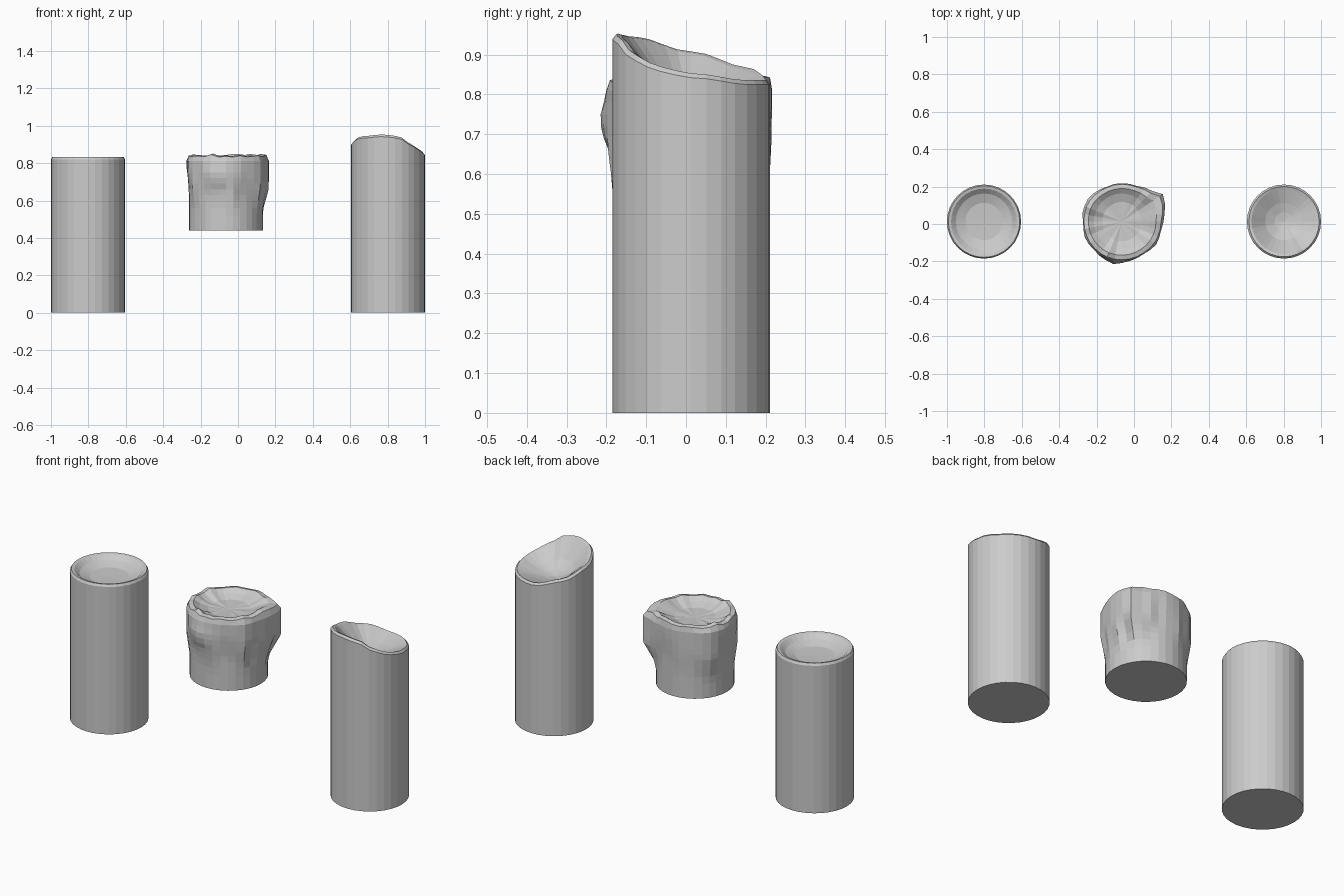
import bpy, bmesh, math, random

if "Cube" in bpy.data.objects:
    bpy.data.objects.remove(bpy.data.objects["Cube"])

random.seed(4)
N = 32
CY = 0.013
R = 0.198


def around(table, deg):
    """Periodic smooth interpolation through (degrees, value) pairs."""
    pts = table + [(table[0][0] + 360, table[0][1])]
    d = (deg - pts[0][0]) % 360 + pts[0][0]
    for (a, u), (b, v) in zip(pts, pts[1:]):
        if a <= d <= b:
            t = (d - a) / (b - a)
            return u + (v - u) * t * t * (3 - 2 * t)


def along(table, x):
    """Clamped linear interpolation through (position, value) pairs."""
    if x <= table[0][0]:
        return table[0][1]
    for (a, u), (b, v) in zip(table, table[1:]):
        if x <= b:
            return u + (v - u) * (x - a) / (b - a)
    return table[-1][1]


def candle(name, cx, rings, centre_z):
    """Skin rings from base to bowl; each ring maps a segment index to (radius, z)."""
    bm = bmesh.new()
    loops = []
    for ring in rings:
        loop = []
        for i in range(N):
            r, z = ring(i)
            a = 2 * math.pi * i / N
            loop.append(bm.verts.new((cx + r * math.cos(a), CY + r * math.sin(a), z)))
        loops.append(loop)
    for lo, hi in zip(loops, loops[1:]):
        for i in range(N):
            j = (i + 1) % N
            bm.faces.new((lo[i], lo[j], hi[j], hi[i]))
    bm.faces.new(loops[0][::-1])
    c = bm.verts.new((cx, CY, centre_z))
    for i in range(N):
        bm.faces.new((loops[-1][i], loops[-1][(i + 1) % N], c))
    bmesh.ops.recalc_face_normals(bm, faces=bm.faces)
    me = bpy.data.meshes.new(name)
    bm.to_mesh(me)
    bm.free()
    bpy.context.collection.objects.link(bpy.data.objects.new(name, me))


def angle(i):
    return 360 * i / N


# Plain candle with a shallow bowl
plain = [(R, 0), (R, 0.82), (0.191, 0.832), (0.176, 0.829), (0.15, 0.807), (0.1, 0.79)]
candle("plain_candle", -0.802, [lambda i, p=p: p for p in plain], 0.787)

# Slanted candle, burnt lower at the back right
slant = [(0, 0.842), (45, 0.825), (90, 0.825), (135, 0.858), (180, 0.897),
         (225, 0.933), (262, 0.942), (285, 0.934), (315, 0.885), (335, 0.858)]


def slanted(r, lift, floor, mix):
    return lambda i: (r, (around(slant, angle(i)) + lift) * (1 - mix) + floor * mix)


candle("slanted_candle", 0.802, [
    lambda i: (R, 0),
    slanted(R, 0, 0, 0),
    slanted(0.188, 0.011, 0, 0),
    slanted(0.174, 0.006, 0, 0),
    slanted(0.1, 0, 0.8, 0.62),
    slanted(0.05, 0, 0.795, 0.85)], 0.797)

# Melted candle: swollen top, wavy rim and wax runs of uneven length
swell = [(0, 0.022), (14, 0.04), (25, 0.058), (35, 0.068), (48, 0.025), (70, 0.010),
         (90, 0.008), (120, 0.008), (150, 0.017), (180, 0.013), (215, 0.014),
         (240, 0.016), (300, 0.014), (330, 0.02)]
front_run = [(0.58, 0), (0.65, 0.011), (0.70, 0.026), (0.74, 0.026), (0.79, 0.004), (0.82, 0)]
runs = [random.uniform(0.52, 0.68) for _ in range(N)]
wave = [random.uniform(-0.007, 0.010) for _ in range(N)]
lump = [random.uniform(-0.004, 0.004) for _ in range(N)]


def melted_side(z):
    def ring(i):
        d = angle(i)
        fill = min(1, max(0, (z - runs[i]) / 0.12))
        near_front = max(0, 1 - abs(d - 261) / 25)
        bump = (around(swell, d) + lump[i]) * fill
        return R + bump + near_front * along(front_run, z), z
    return ring


def melted_top(r, z, spread, ripple):
    return lambda i: (r + spread * around(swell, angle(i)), z + ripple * wave[i])


sides = [0.44, 0.52, 0.56, 0.60, 0.63, 0.66, 0.69, 0.72, 0.75, 0.78, 0.81]
candle("melted_candle", -0.065, [melted_side(z) for z in sides] + [
    melted_top(0.193, 0.836, 0.75, 1),
    melted_top(0.174, 0.841, 0.4, 1),
    melted_top(0.150, 0.822, 0.0, 0.8),
    melted_top(0.105, 0.806, 0.0, 0.4)], 0.802)
